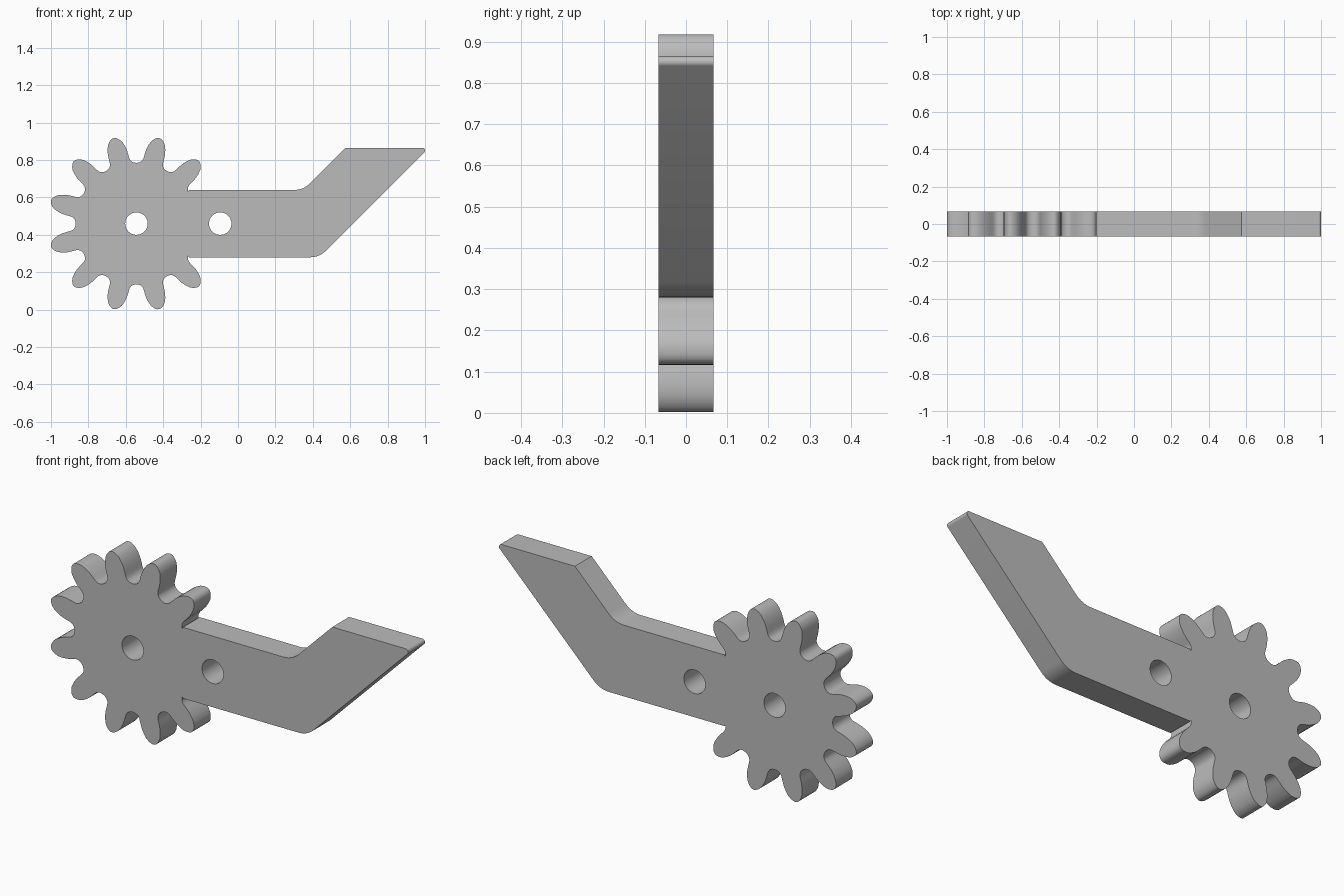
import bpy, bmesh, math
from mathutils import Vector

cube = bpy.data.objects.get("Cube")
if cube:
    bpy.data.objects.remove(cube, do_unlink=True)

HALF_DEPTH = 0.067
HUB = Vector((-0.543, 0.46))
# Half of a tooth gap: radius, degrees from the gap centre
FLANK = [(.325, 0), (.326, 1.8), (.330, 3.6), (.337, 5), (.346, 5.9), (.358, 6.4),
         (.375, 6.8), (.40, 7.5), (.425, 8.7), (.445, 10), (.458, 11.4),
         (.467, 12.8), (.472, 14), (.473, 15)]


def polar(radius, degrees):
    a = math.radians(degrees)
    return HUB + Vector((math.cos(a), math.sin(a))) * radius


def fillet(corner, before, after, radius, steps=10):
    """Points of an arc rounding the corner between two neighbours."""
    c = Vector(corner)
    u, v = (Vector(before) - c).normalized(), (Vector(after) - c).normalized()
    half = u.angle(v) / 2
    centre = c + (u + v).normalized() * radius / math.sin(half)
    a = c + u * radius / math.tan(half) - centre
    b = c + v * radius / math.tan(half) - centre
    total = a.angle(b)
    return [centre + (a * math.sin(total * (1 - i / steps)) + b * math.sin(total * i / steps))
            / math.sin(total) for i in range(steps + 1)]


def circle(centre, radius, n=40):
    return [Vector(centre) + Vector((math.cos(k * math.tau / n), math.sin(k * math.tau / n))) * radius
            for k in range(n)]


# Toothed side, from the gap above the arm round to the gap below it
outline = []
for gap in range(30, 331, 30):
    if gap > 30:
        outline += [polar(r, gap - d) for r, d in reversed(FLANK[1:-1])]
    else:
        outline += [polar(r, gap - d) for r, d in reversed(FLANK[1:4])]
    if gap < 330:
        outline += [polar(r, gap + d) for r, d in FLANK]
    else:
        outline += [polar(r, gap + d) for r, d in FLANK[:4]]

# Bent arm, from its lower edge round to its upper edge
low_start, low_bend = (-0.262, 0.28), (0.435, 0.28)
tip, top_corner = (1.02, 0.865), (0.575, 0.865)
up_bend, up_start = (0.35, 0.64), (-0.262, 0.64)
outline = [p for p in outline if not (p.x > -0.262 and 0.28 <= p.y <= 0.64)]
outline.append(Vector(low_start))
outline += fillet(low_bend, low_start, tip, 0.12)
outline += fillet(tip, low_bend, top_corner, 0.014)
outline.append(Vector(top_corner))
outline += fillet(up_bend, top_corner, up_start, 0.12)
outline.append(Vector(up_start))

# Flat plate with two round holes, extruded to thickness
bm = bmesh.new()
for loop in (outline, circle(HUB, 0.06), circle((-0.095, 0.46), 0.06)):
    verts = [bm.verts.new((p.x, -HALF_DEPTH, p.y)) for p in loop]
    for a, b in zip(verts, verts[1:] + verts[:1]):
        bm.edges.new((a, b))
bmesh.ops.triangle_fill(bm, edges=bm.edges[:], use_beauty=True, use_dissolve=False)
result = bmesh.ops.extrude_face_region(bm, geom=bm.faces[:], use_keep_orig=True)
moved = [g for g in result["geom"] if isinstance(g, bmesh.types.BMVert)]
bmesh.ops.translate(bm, verts=moved, vec=(0, 2 * HALF_DEPTH, 0))
bmesh.ops.recalc_face_normals(bm, faces=bm.faces[:])

mesh = bpy.data.meshes.new("gear_lever")
bm.to_mesh(mesh)
bm.free()
lever = bpy.data.objects.new("gear_lever", mesh)
bpy.context.collection.objects.link(lever)

# Plain grey
grey = bpy.data.materials.new("plain_grey")
grey.use_nodes = True
grey.diffuse_color = (0.5, 0.5, 0.5, 1)
grey.node_tree.nodes["Principled BSDF"].inputs["Base Color"].default_value = (0.5, 0.5, 0.5, 1)
mesh.materials.append(grey)

bpy.ops.object.select_all(action="DESELECT")
lever.select_set(True)
bpy.context.view_layer.objects.active = lever
bpy.ops.object.shade_smooth_by_angle(angle=math.radians(35))
